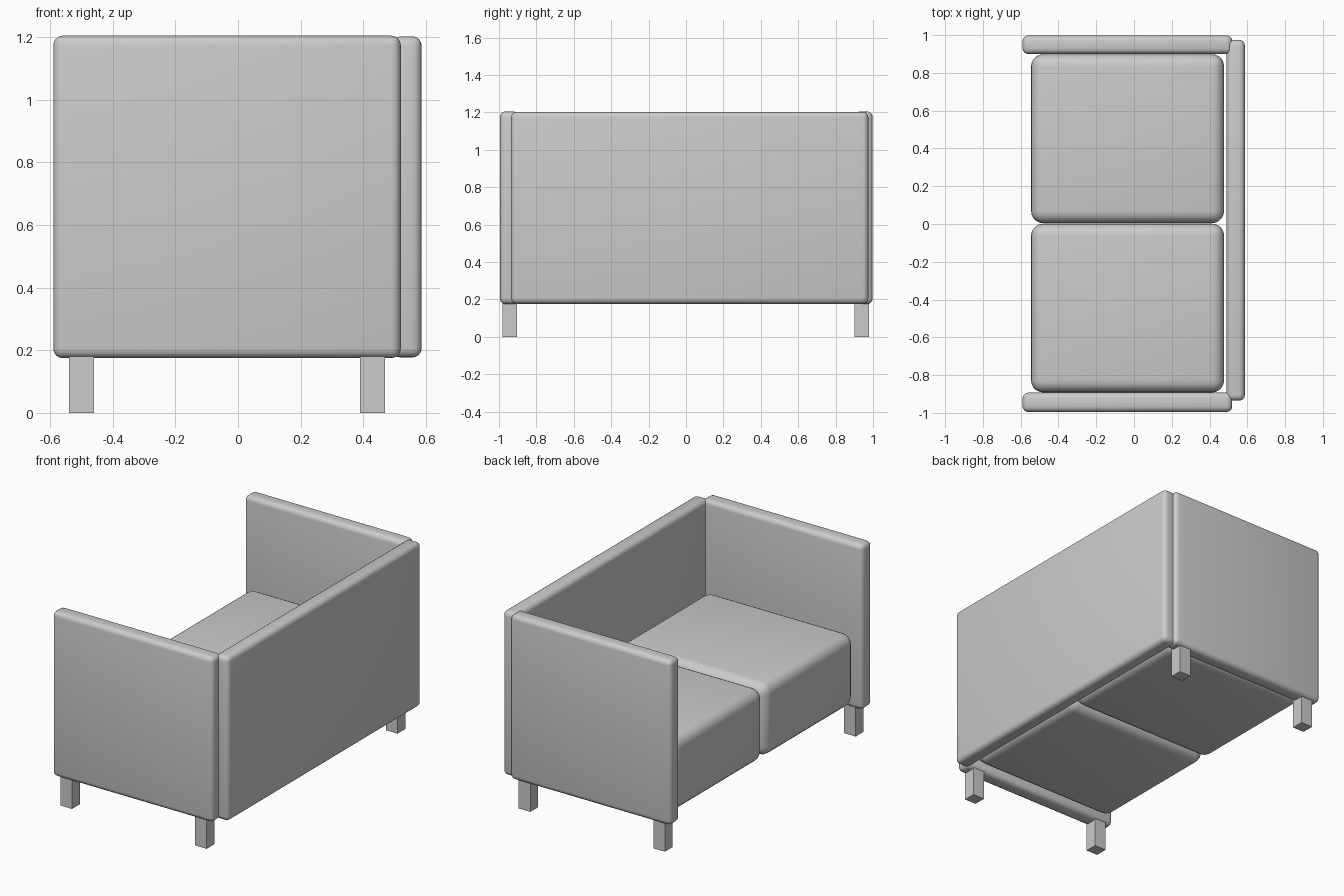
import bpy
import math

if "Cube" in bpy.data.objects:
    bpy.data.objects.remove(bpy.data.objects["Cube"])


def box(name, lo, hi, radius=0.0, segments=4):
    """Box between two corners with optional rounded edges."""
    size = [b - a for a, b in zip(lo, hi)]
    bpy.ops.mesh.primitive_cube_add(
        size=1, location=[(a + b) / 2 for a, b in zip(lo, hi)])
    ob = bpy.context.object
    ob.name = name
    ob.scale = size
    bpy.ops.object.transform_apply(location=False, rotation=False, scale=True)
    if radius:
        mod = ob.modifiers.new("round", 'BEVEL')
        mod.width = radius
        mod.segments = segments
        bpy.ops.object.modifier_apply(modifier=mod.name)
        bpy.ops.object.shade_smooth_by_angle(angle=math.radians(35))
    return ob


# upholstered arm panels
box("left_arm", (-0.59, -0.995, 0.175), (0.52, -0.893, 1.205), 0.03)
box("right_arm", (-0.59, 0.9, 0.175), (0.52, 0.998, 1.205), 0.03)

# back panel, set slightly off centre
box("backrest", (0.49, -0.935, 0.177), (0.587, 0.975, 1.203), 0.03)

# two deep seat cushions
for name, y0, y1 in (("left_seat", -0.892, 0.002), ("right_seat", 0.004, 0.899)):
    box(name, (-0.545, y0, 0.2), (0.477, y1, 0.655), 0.065, 5)

# square legs under the arms
for xn, x in (("front", -0.54), ("rear", 0.39)):
    for yn, y in (("left", -0.98), ("right", 0.902)):
        box(f"{xn}_{yn}_leg", (x, y, 0.0), (x + 0.08, y + 0.077, 0.19))
